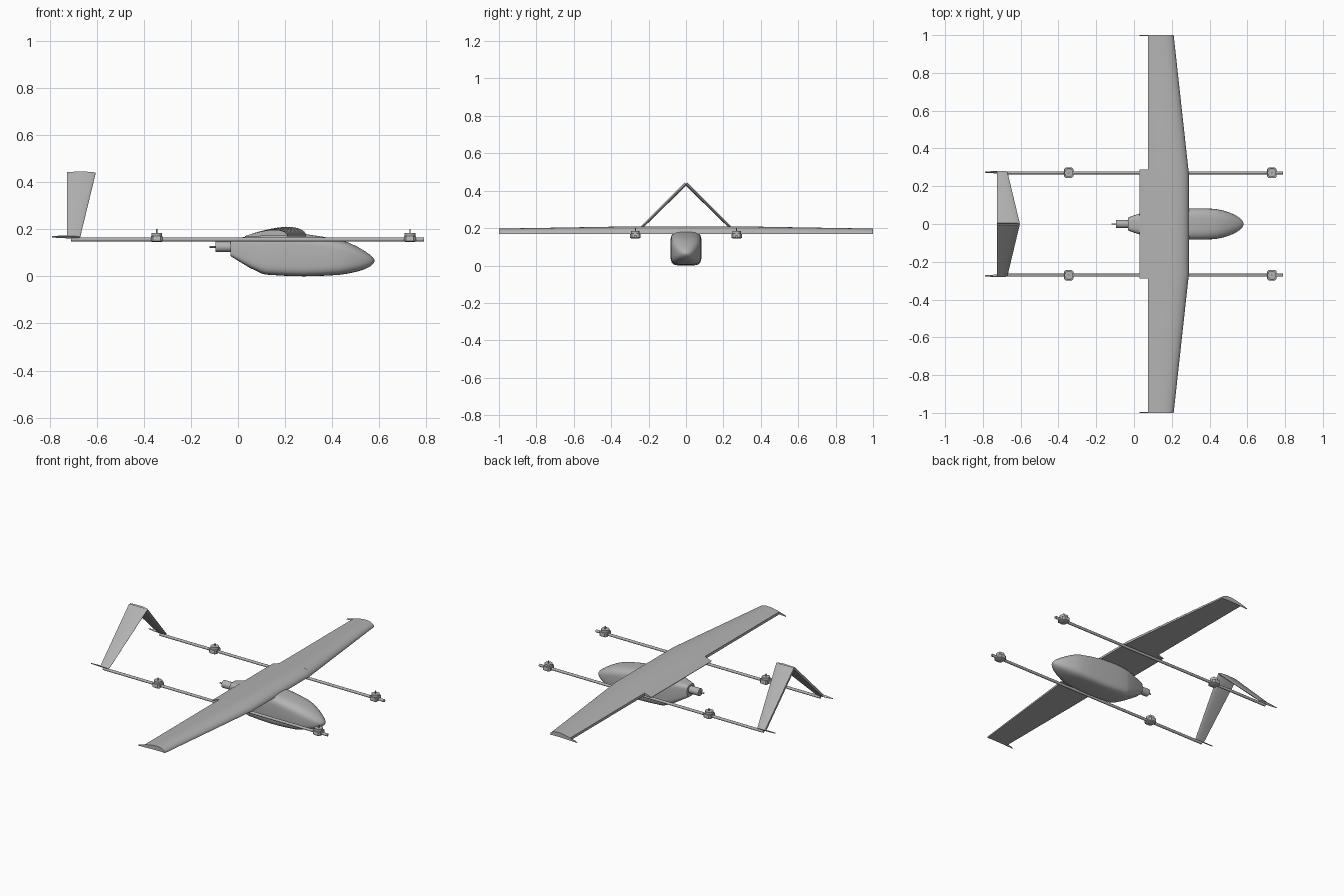
import bpy, bmesh, math
from mathutils import Vector

if "Cube" in bpy.data.objects:
    bpy.data.objects.remove(bpy.data.objects["Cube"])

grey = bpy.data.materials.new("light_grey")
grey.diffuse_color = (0.45, 0.45, 0.45, 1)
grey.use_nodes = True
grey.node_tree.nodes["Principled BSDF"].inputs["Base Color"].default_value = grey.diffuse_color


def finish(bm, name, angle=35):
    bmesh.ops.recalc_face_normals(bm, faces=bm.faces)
    me = bpy.data.meshes.new(name)
    bm.to_mesh(me)
    bm.free()
    ob = bpy.data.objects.new(name, me)
    bpy.context.collection.objects.link(ob)
    me.materials.append(grey)
    bpy.ops.object.select_all(action='DESELECT')
    ob.select_set(True)
    bpy.context.view_layer.objects.active = ob
    bpy.ops.object.shade_smooth_by_angle(angle=math.radians(angle))
    return ob


def loft(name, rings, angle=35):
    """Skin a row of equal-length closed rings and cap both ends."""
    bm = bmesh.new()
    rows = [[bm.verts.new(p) for p in r] for r in rings]
    n = len(rows[0])
    for a, b in zip(rows, rows[1:]):
        for i in range(n):
            j = (i + 1) % n
            bm.faces.new((a[i], a[j], b[j], b[i]))
    bm.faces.new(rows[0])
    bm.faces.new(rows[-1])
    return finish(bm, name, angle)


def cylinder(name, a, b, r, sides=20, r2=None):
    a, b = Vector(a), Vector(b)
    d = b - a
    u = d.orthogonal().normalized()
    v = d.normalized().cross(u)
    rings = []
    for c, rad in ((a, r), (b, r if r2 is None else r2)):
        rings.append([c + rad * (math.cos(t) * u + math.sin(t) * v)
                      for t in (2 * math.pi * (i + 0.5) / sides for i in range(sides))])
    return loft(name, rings)


def foil(le, te, cut, top, bottom, n=18):
    """Aerofoil outline as (x, height) pairs, chopped off at x = cut."""
    chord = le - te
    end = (le - cut) / chord

    def f(u):
        return 10 * (.2969 * u**.5 - .126 * u - .3516 * u**2 + .2843 * u**3 - .1036 * u**4)
    us = [end * (1 - math.cos(math.pi / 2 * i / n)) for i in range(n + 1)]
    up = [(le - u * chord, top * f(u) + .0015 * u) for u in reversed(us)]
    low = [(le - u * chord, bottom * f(u) - .0015 * u) for u in us[1:]]
    return up + low


# ---- wing: full-chord centre, cut-back outer panels, thin tip ribs
def wing_ring(y, cut=None):
    t = max(0, (abs(y) - 0.27) / 0.73)
    le, te = 0.29 - 0.08 * t, 0.03
    h = 0.155 * (le - te)
    return [(x, y, 0.169 + z) for x, z in foil(le, te, te if cut is None else cut, h, 0.1 * h)]


loft("wing_centre", [wing_ring(y) for y in (-.288, -.27, 0, .27, .288)])
for s, side in ((1, "left"), (-1, "right")):
    loft(f"wing_panel_{side}", [wing_ring(s * y, 0.075) for y in (.28, .5, .75, .998)])
    loft(f"wing_tip_rib_{side}", [wing_ring(s * y) for y in (.996, 1.0)])

# ---- fuselage: x, half width, bottom, top, corner squareness
stations = [
    (-.032, .034, .086, .155, 5), (.0, .046, .066, .162, 5), (.05, .062, .036, .172, 5),
    (.10, .078, .012, .179, 5), (.12, .081, .007, .181, 5), (.20, .083, .002, .184, 5),
    (.28, .083, .0, .180, 5), (.36, .083, .002, .168, 4.5), (.43, .080, .006, .155, 4),
    (.47, .072, .012, .143, 3.5), (.51, .059, .021, .124, 3), (.54, .045, .031, .106, 2.6),
    (.56, .032, .041, .092, 2.3), (.573, .019, .052, .080, 2), (.579, .006, .061, .071, 2)]
rings = []
for x, w, lo, hi, e in stations:
    ring = []
    for i in range(40):
        t = 2 * math.pi * i / 40
        c, s = math.cos(t), math.sin(t)
        y = w * math.copysign(abs(c)**(2 / e), c)
        z = (lo + hi) / 2 + (hi - lo) / 2 * math.copysign(abs(s)**(2 / e), s)
        # the upper shoulders lean inwards
        if s > 0:
            y *= 1 - 0.18 * s**3
        ring.append((x, y, z))
    rings.append(ring)
loft("fuselage", rings, 40)

# ---- pusher motor at the back of the fuselage
cylinder("pusher_motor", (-.096, 0, .125), (-.03, 0, .125), .022)
cylinder("pusher_shaft", (-.12, 0, .125), (-.09, 0, .125), .004, 10)

# ---- booms with lift motors, mirrored left and right
for s, side in ((1, "left"), (-1, "right")):
    y = s * 0.271
    cylinder(f"boom_{side}", (-.71, y, .156), (.79, y, .156), .008, 16)
    for x, end in ((-.345, "rear"), (.73, "front")):
        # chamfered block clamped on the boom
        block = []
        for z, k in ((.145, .8), (.149, 1), (.168, 1), (.170, .95)):
            a, b, c = .025 * k, .028 * k, .009 * k
            block.append([(x + p, y + q, z) for p, q in (
                (a, b - c), (a - c, b), (c - a, b), (-a, b - c),
                (-a, c - b), (c - a, -b), (a - c, -b), (a, c - b))])
        loft(f"motor_mount_{end}_{side}", block)
        cylinder(f"lift_motor_{end}_{side}", (x, y, .168), (x, y, .184), .023, 24)
        cylinder(f"lift_shaft_{end}_{side}", (x, y, .18), (x, y, .2), .003, 10)

# ---- inverted V tail: two fins meeting on the centre line, with base ribs
    def fin_ring(t, full=False):
        le = -.67 + .066 * t
        te = -.79 if full else -.725
        n = (s * .707, .707)
        cy, cz = s * .276 * (1 - t), .166 + .272 * t
        half = .0065 + .002 * t
        return [(px, cy + h * n[0], cz + h * n[1])
                for px, h in foil(le, -.79, te, half, -half, 12)]
    loft(f"tail_fin_{side}", [fin_ring(t) for t in (0, .5, 1)])
    loft(f"tail_base_rib_{side}", [fin_ring(t, True) for t in (0, .012)])
